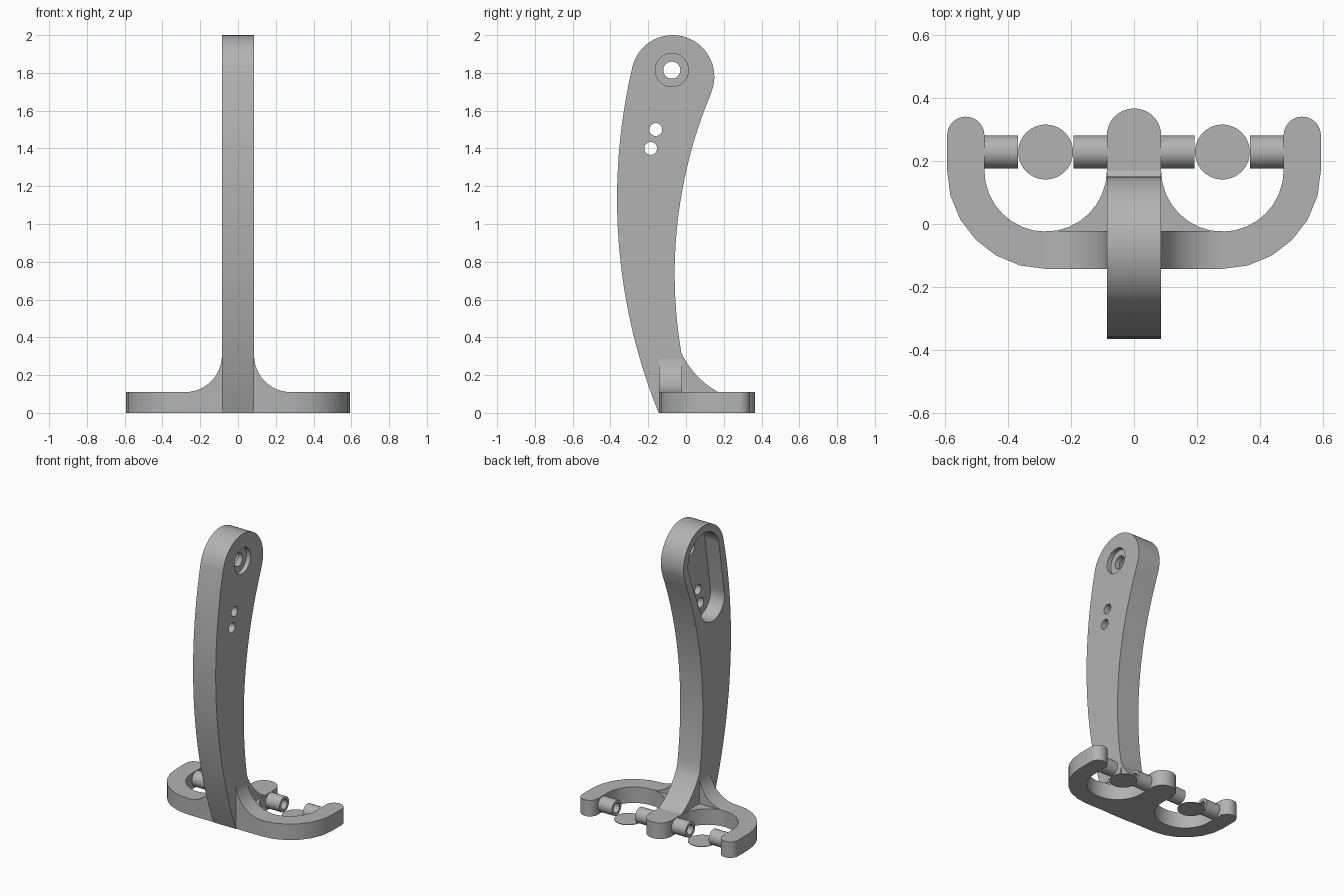
import bpy, bmesh
from math import sin, cos, pi, radians, atan2
from mathutils import Vector, Matrix

if "Cube" in bpy.data.objects:
    bpy.data.objects.remove(bpy.data.objects["Cube"])

grey = bpy.data.materials.new("plain grey")
grey.use_nodes = True
COLOUR = (0.45, 0.45, 0.45, 1)
grey.diffuse_color = COLOUR
grey.node_tree.nodes["Principled BSDF"].inputs["Base Color"].default_value = COLOUR


def arc(cx, cy, r, start, end, steps):
    """Points on a circle, angles in degrees."""
    angles = [radians(start + (end - start) * i / steps) for i in range(steps + 1)]
    return [(cx + r * cos(a), cy + r * sin(a)) for a in angles]


def arc_through(a, b, c, steps):
    """Points on the circular arc from a to c that passes through b."""
    a, b, c = Vector(a), Vector(b), Vector(c)
    d = 2 * (a.x * (b.y - c.y) + b.x * (c.y - a.y) + c.x * (a.y - b.y))
    qa, qb, qc = a.dot(a), b.dot(b), c.dot(c)
    centre = Vector((qa * (b.y - c.y) + qb * (c.y - a.y) + qc * (a.y - b.y),
                     qa * (c.x - b.x) + qb * (a.x - c.x) + qc * (b.x - a.x))) / d
    u, v = a - centre, c - centre
    sweep = atan2(u.x * v.y - u.y * v.x, u.dot(v))
    out = []
    for i in range(steps + 1):
        out.append(tuple(centre + Matrix.Rotation(sweep * i / steps, 2) @ u))
    return out


AXES = {"x": lambda p, t: (t, p[0], p[1]),
        "y": lambda p, t: (p[0], t, p[1]),
        "z": lambda p, t: (p[0], p[1], t)}


def prism(name, outline, axis, low, high):
    """Extrude a flat outline along an axis."""
    pts = []
    for p in outline:
        if not pts or (Vector(p) - Vector(pts[-1])).length > 1e-4:
            pts.append(p)
    if (Vector(pts[0]) - Vector(pts[-1])).length < 1e-4:
        pts.pop()
    bm = bmesh.new()
    place = AXES[axis]
    bottom = [bm.verts.new(place(p, low)) for p in pts]
    top = [bm.verts.new(place(p, high)) for p in pts]
    bm.faces.new(bottom)
    bm.faces.new(top)
    for i in range(len(pts)):
        j = (i + 1) % len(pts)
        bm.faces.new((bottom[i], bottom[j], top[j], top[i]))
    bmesh.ops.recalc_face_normals(bm, faces=bm.faces)
    mesh = bpy.data.meshes.new(name)
    bm.to_mesh(mesh)
    bm.free()
    mesh.materials.append(grey)
    obj = bpy.data.objects.new(name, mesh)
    bpy.context.collection.objects.link(obj)
    return obj


def cut(obj, cutters):
    """Subtract the cutters, then remove them."""
    for c in cutters:
        mod = obj.modifiers.new(c.name, "BOOLEAN")
        mod.operation, mod.solver, mod.object = "DIFFERENCE", "EXACT", c
    graph = bpy.context.evaluated_depsgraph_get()
    mesh = bpy.data.meshes.new_from_object(obj.evaluated_get(graph))
    obj.modifiers.clear()
    obj.data = mesh
    for c in cutters:
        bpy.data.objects.remove(c)


def smooth(obj):
    bpy.ops.object.select_all(action="DESELECT")
    obj.select_set(True)
    bpy.context.view_layer.objects.active = obj
    bpy.ops.object.shade_smooth_by_angle(angle=radians(32))


def mirrored(half):
    return half + [(-x, y) for x, y in reversed(half)]


HALF = 0.086   # half thickness of the arm
PLATE = 0.11   # height of the foot

# Curved arm: side profile (y, z)
profile = arc_through((-0.145, 0), (-0.365, 1.15), (-0.284, 1.83), 24)
profile += arc(-0.07, 1.78, 0.22, 164, -22, 28)
profile += arc_through((0.132, 1.69), (-0.06, 0.75), (-0.025, 0.32), 24)
profile += arc_through((-0.025, 0.32), (0.055, 0.2), (0.17, PLATE), 10)
profile += [(0.17, 0.02), (-0.13, 0.02)]
arm = prism("arm", profile, "x", -HALF, HALF)

# Pocket in the right side, pivot hole with counterbore and two small holes
pocket = arc(-0.07, 1.78, 0.17, 165, -17, 24) + arc(-0.165, 1.44, 0.13, -17, -195, 24)
cutters = [prism("pocket_cutter", pocket, "x", -0.2, 0.02),
           prism("counterbore_cutter", arc(-0.075, 1.815, 0.088, 0, 360, 40), "x", 0.055, 0.2)]
for y, z, r in ((-0.075, 1.815, 0.045), (-0.16, 1.5, 0.034), (-0.187, 1.4, 0.034)):
    cutters.append(prism("hole_cutter", arc(y, z, r, 0, 360, 28), "x", -0.3, 0.3))
cut(arm, cutters)

# Three-pronged foot plate
half = arc(0, 0.28, HALF, 90, 0, 14)
half += arc(0.28, 0.17, 0.194, 180, 360, 16)
half += arc(0.533, 0.281, 0.059, 180, 0, 18)
half += arc(0.28, 0.17, 0.312, 0, -90, 6)
foot = prism("foot", mirrored(half), "z", 0, PLATE)

# Flared gusset joining the arm to the foot
flare = arc(0.28, 0.305, 0.195, 180, 270, 12)
gusset = prism("gusset", mirrored(flare), "y", -0.142, -0.022)

parts = [arm, foot, gusset]

# Hollow pins and thin discs in each opening
for side, s in (("left", 1), ("right", -1)):
    for place, a, b in (("inner", 0.08, 0.192), ("outer", 0.368, 0.48)):
        low, high = sorted((s * a, s * b))
        pin = prism(f"{side}_{place}_pin", arc(0.228, 0.055, 0.052, 0, 360, 32), "x", low, high)
        bore = prism("bore_cutter", arc(0.228, 0.055, 0.033, 0, 360, 32), "x", low - 0.1, high + 0.1)
        cut(pin, [bore])
        parts.append(pin)
    parts.append(prism(f"{side}_disc", arc(s * 0.28, 0.228, 0.087, 0, 360, 40), "z", 0, 0.004))

for part in parts:
    smooth(part)
